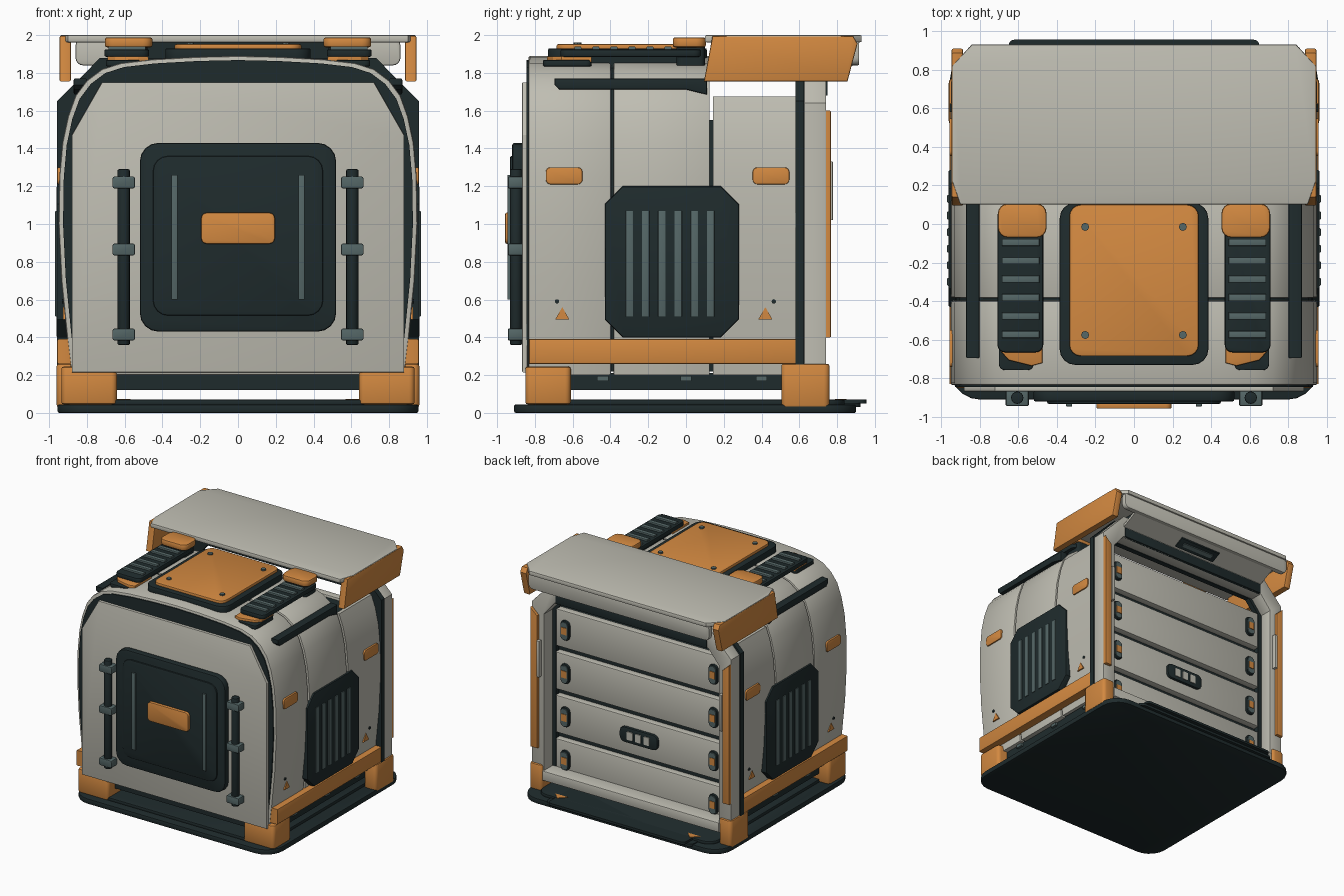
import bpy, bmesh, math

if "Cube" in bpy.data.objects:
    bpy.data.objects.remove(bpy.data.objects["Cube"])

def material(name, rgb):
    m = bpy.data.materials.new(name)
    m.diffuse_color = (*rgb, 1)
    m.use_nodes = True
    m.node_tree.nodes["Principled BSDF"].inputs["Base Color"].default_value = m.diffuse_color
    return m

WHITE = material("warm_white", (0.52, 0.51, 0.445))
ORANGE = material("orange", (0.65, 0.25, 0.052))
DARK = material("dark_slate", (0.0135, 0.024, 0.0255))
TEAL = material("grey_teal", (0.09, 0.135, 0.135))

def prism(name, pts, axis, lo, hi, mat, bevel=0.0, mirror=False):
    """Extrude a 2D outline along an axis, optionally rounding the cap edges."""
    place = {'x': lambda p, t: (t, p[0], p[1]),
             'y': lambda p, t: (p[0], t, p[1]),
             'z': lambda p, t: (p[0], p[1], t)}[axis]
    bm = bmesh.new()
    a = [bm.verts.new(place(p, lo)) for p in pts]
    b = [bm.verts.new(place(p, hi)) for p in pts]
    caps = [bm.faces.new(a), bm.faces.new(b)]
    for i in range(len(pts)):
        j = (i + 1) % len(pts)
        bm.faces.new((a[i], a[j], b[j], b[i]))
    bmesh.ops.recalc_face_normals(bm, faces=bm.faces)
    if bevel:
        edges = list({e for f in caps for e in f.edges})
        bmesh.ops.bevel(bm, geom=edges, offset=bevel, segments=2, profile=0.5,
                        affect='EDGES', clamp_overlap=True)
    me = bpy.data.meshes.new(name)
    bm.to_mesh(me)
    bm.free()
    me.materials.append(mat)
    me.shade_smooth()
    me.set_sharp_from_angle(angle=math.radians(25))
    ob = bpy.data.objects.new(name, me)
    bpy.context.collection.objects.link(ob)
    if mirror:
        ob.modifiers.new("mirror", 'MIRROR')
    return ob

def rect(u0, u1, v0, v1, r=0.0, seg=4):
    """Rectangle outline; r rounds the corners, seg=1 chamfers them."""
    if not r:
        return [(u0, v0), (u1, v0), (u1, v1), (u0, v1)]
    out = []
    for k, (u, v) in enumerate([(u1 - r, v1 - r), (u0 + r, v1 - r), (u0 + r, v0 + r), (u1 - r, v0 + r)]):
        for i in range(seg + 1):
            t = math.pi / 2 * (k + i / seg)
            out.append((u + r * math.cos(t), v + r * math.sin(t)))
    return out

def circle(u, v, r, n=16):
    return [(u + r * math.cos(2 * math.pi * i / n), v + r * math.sin(2 * math.pi * i / n)) for i in range(n)]

def symmetric(half):
    return half + [(-x, z) for x, z in reversed(half) if x > 0]

# Body shell: bulged section in segments over a dark core, the rear one open on top
HALF = [(0.88, 0.2), (0.905, 0.4), (0.935, 0.7), (0.95, 1.0), (0.946, 1.25), (0.93, 1.43), (0.90, 1.57),
        (0.86, 1.68), (0.80, 1.76), (0.72, 1.82), (0.62, 1.852), (0.45, 1.872), (0.22, 1.885), (0, 1.89)]

def section(scale=1.0, top=9):
    half = [(x * scale, 1 + (z - 1) * scale) for x, z in HALF]
    low = [p for p in half if p[1] < top]
    return symmetric(low + ([(low[-1][0] - 0.02, top)] if top < 9 else []))

wall = [p for p in HALF if p[1] < 1.65] + [(0.862, 1.675)]
prism("shell_front", section(), 'y', -0.835, -0.397, WHITE, 0.012)
prism("shell_middle", section(), 'y', -0.383, 0.125, WHITE, 0.006)
prism("shell_rear_wall", wall + [(x - 0.03, z) for x, z in reversed(wall)], 'y', 0.143, 0.585, WHITE, mirror=True)
prism("core_front", section(0.975), 'y', -0.845, 0.12, DARK)
prism("core_rear", section(0.975, 1.55), 'y', 0.1, 0.57, DARK)
prism("front_panel", symmetric([(0.88, 0.215), (0.88, 1.47), (0.72, 1.75)]), 'y', -0.868, -0.84, WHITE, 0.006)
prism("under_beam", rect(-0.84, 0.84, -0.76, 0.7), 'z', 0.12, 0.21, DARK)
for y in (-0.44, 0, 0.4):
    prism("under_clip", rect(y - 0.03, y + 0.03, 0.17, 0.195), 'x', 0.83, 0.86, TEAL, mirror=True)

# Base slab, raised tread, rear threshold and its arrow markers
prism("base_slab", rect(-0.955, 0.955, -0.91, 0.9, 0.16, 5), 'z', 0, 0.045, DARK, 0.008)
prism("base_tread", rect(-0.84, 0.84, -0.84, 0.84, 0.1), 'z', 0.04, 0.07, DARK, 0.008)
prism("threshold_lower", rect(-0.7, 0.7, 0.6, 0.925, 0.05), 'z', 0.03, 0.052, DARK)
prism("threshold_plate", rect(-0.65, 0.65, 0.6, 0.955, 0.03), 'z', 0.05, 0.07, DARK)
prism("threshold_marker", [(0.57, 0.79), (0.69, 0.79), (0.63, 0.85)], 'z', 0.068, 0.074, ORANGE, mirror=True)

# Feet and side rails
prism("front_foot", rect(0.64, 0.935, -0.85, -0.61, 0.03), 'z', 0.045, 0.245, ORANGE, 0.012, True)
prism("rear_foot", rect(0.84, 0.96, 0.505, 0.76, 0.03), 'z', 0.03, 0.26, ORANGE, 0.012, True)
prism("side_rail", rect(-0.83, 0.585, 0.26, 0.39), 'x', 0.87, 0.957, ORANGE, 0.008, True)

# Front hatch with handle, strips and side grab bars
prism("front_hatch", rect(-0.52, 0.52, 0.43, 1.43, 0.1, 4), 'y', -0.92, -0.86, DARK, 0.012)
prism("front_hatch_inset", rect(-0.45, 0.45, 0.515, 1.36, 0.08, 4), 'y', -0.932, -0.91, DARK, 0.008)
prism("front_hatch_handle", rect(-0.195, 0.195, 0.895, 1.06, 0.03), 'y', -0.957, -0.92, ORANGE, 0.008)
prism("front_hatch_strip", rect(0.32, 0.352, 0.6, 1.26), 'y', -0.945, -0.92, TEAL, 0.004, True)
prism("grab_bar", circle(0.605, -0.9, 0.032), 'z', 0.36, 1.29, DARK, 0.006, True)
for z in (0.415, 0.865, 1.22):
    prism("grab_bar_clamp", rect(0.545, 0.665, z - 0.032, z + 0.032, 0.012, 2), 'y', -0.942, -0.86, TEAL, 0.006, True)

# Side vents, lamps, markers and shoulder rails
prism("side_vent", rect(-0.43, 0.28, 0.4, 1.2, 0.095, 1), 'x', 0.88, 0.962, DARK, 0.01, True)
for i in range(6):
    y = -0.3 + 0.086 * i
    prism("side_vent_slat", rect(y - 0.02, y + 0.02, 0.51, 1.07), 'x', 0.95, 0.968, TEAL, 0.004, True)
for y in (-0.645, 0.45):
    prism("side_lamp", rect(y - 0.097, y + 0.097, 1.21, 1.3, 0.025), 'x', 0.9, 0.957, ORANGE, 0.006, True)
for y in (-0.655, 0.42):
    prism("side_marker", [(y - 0.037, 0.495), (y + 0.037, 0.495), (y, 0.56)], 'x', 0.88, 0.926, ORANGE, mirror=True)
for y in (-0.683, 0.465):
    prism("side_bolt", circle(y, 0.59, 0.012, 8), 'x', 0.88, 0.931, DARK, mirror=True)
prism("shoulder_rail", [(-0.695, 1.735), (-0.67, 1.712), (0.0, 1.712), (0.11, 1.685), (0.11, 1.77), (-0.695, 1.77)],
      'x', 0.8, 0.87, DARK, 0.008, True)

# Roof hatch
prism("roof_hatch_frame", rect(-0.385, 0.385, -0.73, 0.11, 0.08), 'z', 1.86, 1.93, DARK, 0.008)
prism("roof_hatch_lid", rect(-0.335, 0.335, -0.685, 0.1, 0.06), 'z', 1.92, 1.952, ORANGE, 0.008)
for y in (-0.015, -0.575):
    prism("roof_hatch_bolt", circle(0.253, y, 0.021, 8), 'z', 1.94, 1.962, TEAL, mirror=True)

# Roof vents on raised mounts with orange end clips
prism("roof_vent_mount", rect(0.49, 0.62, -0.6, 0.06), 'z', 1.82, 1.9, DARK, mirror=True)
prism("roof_vent", rect(0.47, 0.708, -0.665, 0.08, 0.04), 'z', 1.885, 1.925, DARK, 0.01, True)
for i in range(6):
    y = -0.095 - 0.0955 * i
    prism("roof_vent_slat", rect(0.49, 0.685, y - 0.018, y + 0.018), 'z', 1.915, 1.94, TEAL, 0.005, True)
prism("roof_vent_rear_clip", rect(0.453, 0.705, -0.07, 0.105, 0.05), 'z', 1.935, 1.988, ORANGE, 0.012, True)
prism("roof_vent_clip_base", rect(0.48, 0.68, -0.05, 0.1, 0.03), 'z', 1.84, 1.94, DARK, mirror=True)
prism("roof_vent_front_pad", rect(0.52, 0.7, -0.757, -0.5, 0.03), 'z', 1.835, 1.868, DARK, 0.006, True)
prism("roof_vent_front_clip", [(0.475, -0.5), (0.475, -0.72), (0.53, -0.735), (0.65, -0.705), (0.69, -0.66), (0.69, -0.5)],
      'z', 1.855, 1.888, ORANGE, 0.006, True)

# Rear door frame: dark and white arches, sill, orange corner rails
def arch(w, shoulder, top, inner):
    return symmetric([(w, 0.2), (w, shoulder), (0.73, top)])[::-1] + \
        [(inner, 0.2), (inner, 1.56), (inner - 0.1, 1.68), (0.1 - inner, 1.68), (-inner, 1.56), (-inner, 0.2)]

prism("dark_arch", arch(0.957, 1.65, 1.88, 0.8), 'y', 0.58, 0.625, DARK)
prism("white_arch", arch(0.948, 1.64, 1.87, 0.83), 'y', 0.625, 0.742, WHITE, 0.006)
prism("lintel_trim", rect(-0.72, 0.72, 1.68, 1.765), 'y', 0.72, 0.75, DARK, 0.005)
prism("awning_mount", rect(-0.6, 0.6, 1.86, 1.97), 'y', 0.62, 0.72, DARK)
prism("door_sill", rect(-0.84, 0.84, 0.13, 0.215), 'y', 0.56, 0.755, WHITE, 0.01)
prism("corner_rail", [(0.88, 0.4), (0.945, 0.4), (0.945, 1.6), (0.88, 1.54)], 'y', 0.735, 0.768, ORANGE, 0.006, True)
prism("corner_grip", rect(0.855, 0.88, 1.02, 1.33), 'y', 0.735, 0.778, WHITE, 0.004, True)

# Rear drawers with end latches and a centre handle
for i in range(4):
    z = 0.135 + 0.372 * i
    prism("drawer", rect(-0.8, 0.8, z, z + 0.32), 'y', 0.56, 0.625, WHITE, 0.01)
    m = z + 0.16
    prism("drawer_latch", rect(0.663, 0.747, m - 0.085, m + 0.085, 0.038), 'y', 0.61, 0.643, DARK, 0.004, True)
    prism("latch_cap", rect(0.673, 0.737, m - 0.073, m + 0.073, 0.03), 'y', 0.64, 0.65, TEAL, mirror=True)
    prism("latch_button", rect(0.68, 0.73, m - 0.03, m + 0.03), 'y', 0.645, 0.655, ORANGE, mirror=True)
prism("drawer_handle", rect(-0.18, 0.18, 0.61, 0.74, 0.045), 'y', 0.61, 0.648, DARK, 0.006)
for x in (-0.08, 0, 0.08):
    prism("handle_cell", rect(x - 0.028, x + 0.028, 0.64, 0.71, 0.01), 'y', 0.64, 0.655, WHITE)

# Rear awning: roof sheet, rear lip, sloping soffit with grip, orange side flanges
prism("awning_sheet", symmetric([(0.9, 0.1), (0.942, 0.22), (0.942, 0.82), (0.84, 0.93)]), 'z', 1.962, 2.0, WHITE, 0.008)
prism("awning_lip", rect(-0.86, 0.86, 1.84, 1.985, 0.04), 'y', 0.87, 0.917, WHITE, 0.008)
prism("awning_soffit", [(0.73, 1.79), (0.73, 1.765), (0.89, 1.842), (0.89, 1.867)], 'x', -0.73, 0.73, WHITE)

def on_soffit(y0, y1, depth):
    """Strip lying under the sloping soffit."""
    f = lambda y: 1.765 + (y - 0.73) * 0.481
    return [(y0, f(y0) + 0.01), (y0, f(y0) - depth), (y1, f(y1) - depth), (y1, f(y1) + 0.01)]

prism("soffit_grip", on_soffit(0.765, 0.85, 0.012), 'x', -0.2, 0.2, DARK, 0.004)
prism("soffit_grip_bar", on_soffit(0.793, 0.823, 0.02), 'x', -0.15, 0.15, TEAL)
prism("awning_flange", [(0.095, 1.755), (0.855, 1.755), (0.908, 1.955), (0.885, 1.995), (0.14, 1.995)],
      'x', 0.885, 0.945, ORANGE, 0.008, True)
